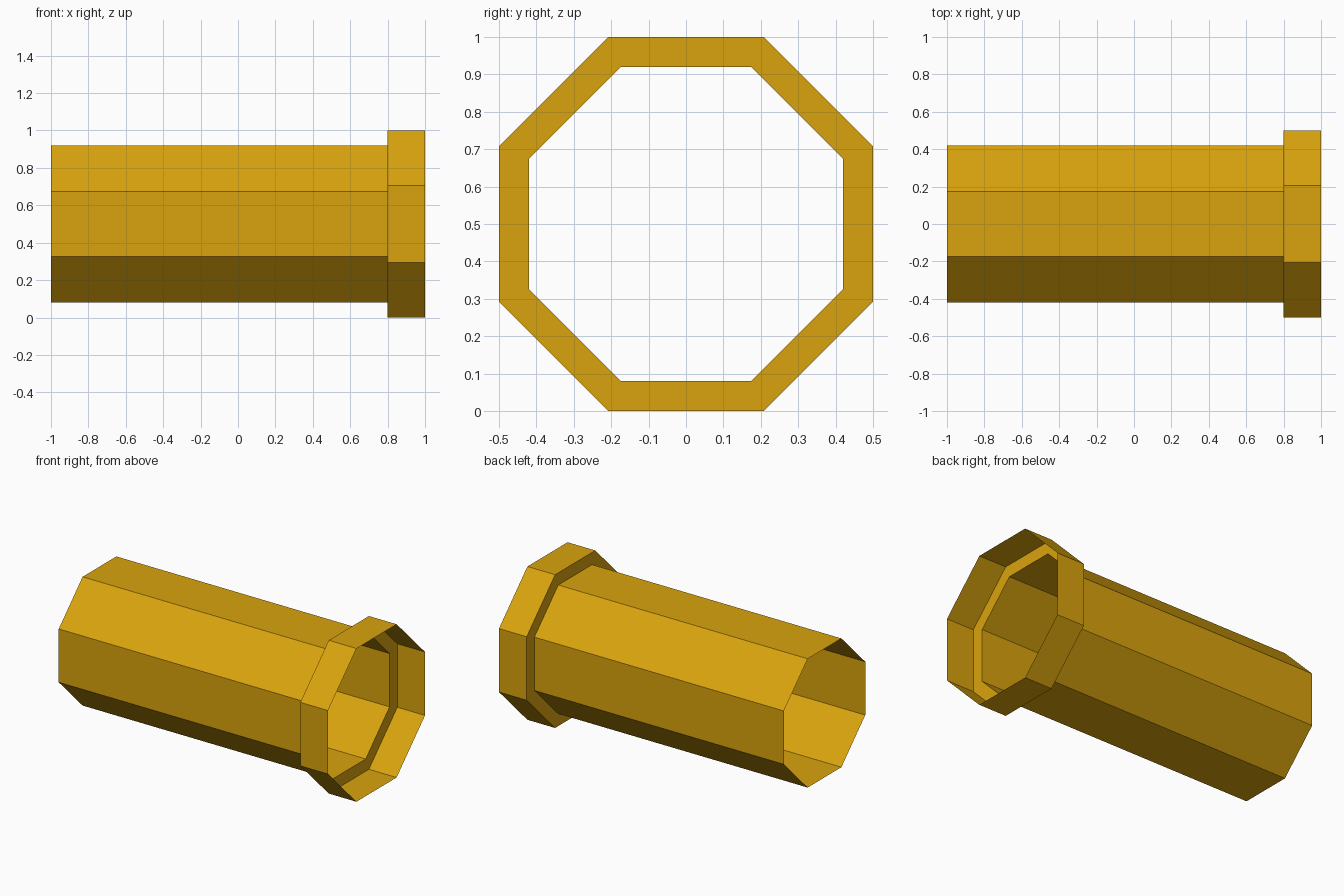
import bpy, bmesh
from math import cos, sin, pi

cube = bpy.data.objects.get("Cube")
if cube:
    bpy.data.objects.remove(cube, do_unlink=True)

SIDES = 8
CENTRE_Z = 0.5

# Golden yellow paint
gold = bpy.data.materials.new("golden_yellow")
gold.use_nodes = True
colour = (0.70, 0.37, 0.004, 1)
gold.diffuse_color = colour
gold.node_tree.nodes["Principled BSDF"].inputs["Base Color"].default_value = colour

# Pipe profile along x: (position, distance from axis to flat side)
profile = [(-1, 0.42), (0.8, 0.42), (0.8, 0.5), (1, 0.5)]


def octagon_ring(bm, x, apothem):
    radius = apothem / cos(pi / SIDES)
    angles = [2 * pi * (i + 0.5) / SIDES for i in range(SIDES)]
    return [bm.verts.new((x, radius * cos(a), CENTRE_Z + radius * sin(a)))
            for a in angles]


# Open thin-walled octagonal pipe with a stepped collar
bm = bmesh.new()
rings = [octagon_ring(bm, x, r) for x, r in profile]
for a, b in zip(rings, rings[1:]):
    for i in range(SIDES):
        j = (i + 1) % SIDES
        bm.faces.new((a[i], a[j], b[j], b[i]))
bm.normal_update()

# Keep the shell facing outward
if any(f.normal.z < -0.9 and f.calc_center_median().z > CENTRE_Z for f in bm.faces):
    bmesh.ops.reverse_faces(bm, faces=bm.faces[:])

mesh = bpy.data.meshes.new("collared_pipe")
bm.to_mesh(mesh)
bm.free()
mesh.materials.append(gold)
pipe = bpy.data.objects.new("collared_pipe", mesh)
bpy.context.collection.objects.link(pipe)
